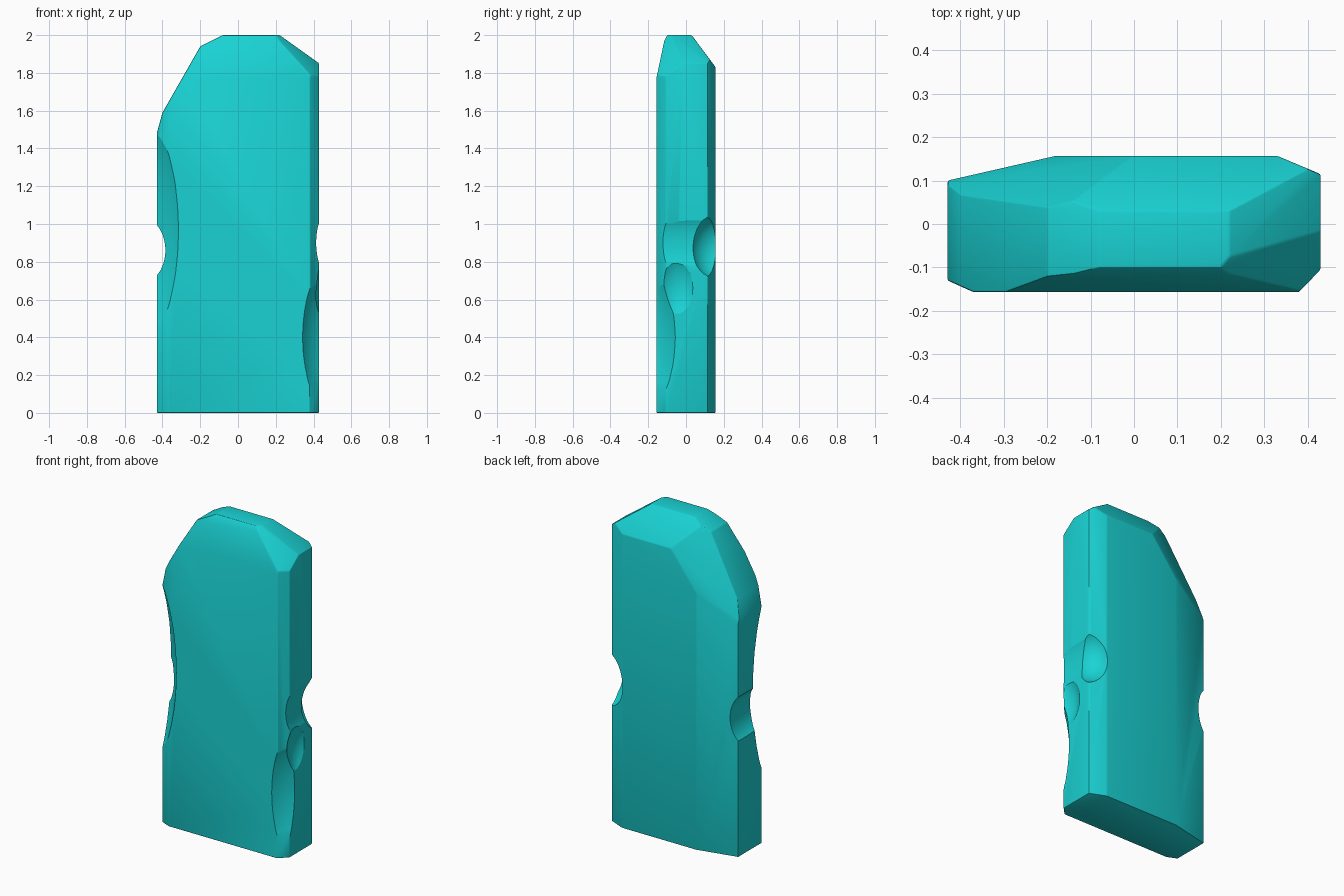
import bpy, bmesh
from mathutils import Vector

if "Cube" in bpy.data.objects:
    bpy.data.objects.remove(bpy.data.objects["Cube"])

# Footprint of the slab, extruded to full height
outline = [(-.43, -.13), (-.37, -.157), (.38, -.157), (.43, -.105),
           (.43, .115), (.33, .157), (-.18, .157), (-.43, .10)]
bm = bmesh.new()
base = bm.faces.new([bm.verts.new((x, y, 0)) for x, y in outline])
top = bmesh.ops.extrude_face_region(bm, geom=[base])
bmesh.ops.translate(bm, vec=(0, 0, 2),
                    verts=[v for v in top["geom"] if isinstance(v, bmesh.types.BMVert)])


def slice_off(point, normal):
    """Remove everything on the outer side of a plane and cap the hole."""
    res = bmesh.ops.bisect_plane(bm, geom=bm.verts[:] + bm.edges[:] + bm.faces[:],
                                 plane_co=point, plane_no=Vector(normal).normalized(),
                                 clear_outer=True)
    rim = [g for g in res["geom_cut"] if isinstance(g, bmesh.types.BMEdge)]
    if rim:
        bmesh.ops.edgeloop_fill(bm, edges=rim)


# Hewn facets around the top
slice_off((-.20, 0, 1.94), (-.35, 0, .20))           # left shoulder
slice_off((-.40, 0, 1.59), (-.11, 0, .03))           # lower left shoulder
slice_off((-.08, 0, 2.0), (-.06, 0, .12))            # upper left
slice_off((.22, 0, 2.0), (.15, 0, .21))              # right shoulder
slice_off((.20, -.10, 2.0), (.0245, -.0202, .0264))  # front right corner
slice_off((0, .03, 2.0), (0, .17, .127))             # back slope
slice_off((-.15, .05, 1.97), (-.0085, .02, .0065))   # back left corner
slice_off((0, -.155, 1.78), (0, -.19, .04))          # front lip
slice_off((0, -.10, 2.0), (0, -.03, .015))           # front lip edge

bmesh.ops.recalc_face_normals(bm, faces=bm.faces[:])
mesh = bpy.data.meshes.new("stone_slab")
bm.to_mesh(mesh)
bm.free()
slab = bpy.data.objects.new("stone_slab", mesh)
bpy.context.collection.objects.link(slab)
bpy.context.view_layer.objects.active = slab
slab.select_set(True)

# Slightly worn edges
bevel = slab.modifiers.new("worn_edges", "BEVEL")
bevel.width = .005
bevel.segments = 2
bevel.limit_method = "ANGLE"
bevel.angle_limit = .35
bpy.ops.object.modifier_apply(modifier=bevel.name)

# Chips scooped from the sides: centre, radii
chips = {
    "front_left_chip": ((-.648, -.377, .97), (.40, .40, .90)),
    "left_notch": ((-.50, .05, .86), (.12, .50, .17)),
    "back_right_chip": ((.476, .172, .88), (.15, .15, .18)),
    "right_dent": ((.47, .05, .90), (.06, .50, .16)),
    "front_right_chip": ((.605, -.30, .40), (.30, .30, .57)),
    "front_right_dent": ((.54, -.05, .66), (.14, .14, .22)),
}
for name, (centre, radii) in chips.items():
    cb = bmesh.new()
    bmesh.ops.create_icosphere(cb, subdivisions=4, radius=1)
    bmesh.ops.scale(cb, vec=radii, verts=cb.verts[:])
    bmesh.ops.translate(cb, vec=centre, verts=cb.verts[:])
    cm = bpy.data.meshes.new(name)
    cb.to_mesh(cm)
    cb.free()
    cutter = bpy.data.objects.new(name, cm)
    cutter.hide_render = True
    bpy.context.collection.objects.link(cutter)
    mod = slab.modifiers.new(name, "BOOLEAN")
    mod.operation = "DIFFERENCE"
    mod.solver = "EXACT"
    mod.object = cutter
    bpy.context.view_layer.objects.active = slab
    bpy.ops.object.modifier_apply(modifier=mod.name)
    bpy.data.objects.remove(cutter)

# Colour and shading
mat = bpy.data.materials.new("cyan_stone")
mat.diffuse_color = (.01, .65, .66, 1)
mat.use_nodes = True
mat.node_tree.nodes["Principled BSDF"].inputs["Base Color"].default_value = mat.diffuse_color
slab.data.materials.clear()
slab.data.materials.append(mat)
bpy.ops.object.shade_smooth_by_angle(angle=.4)
